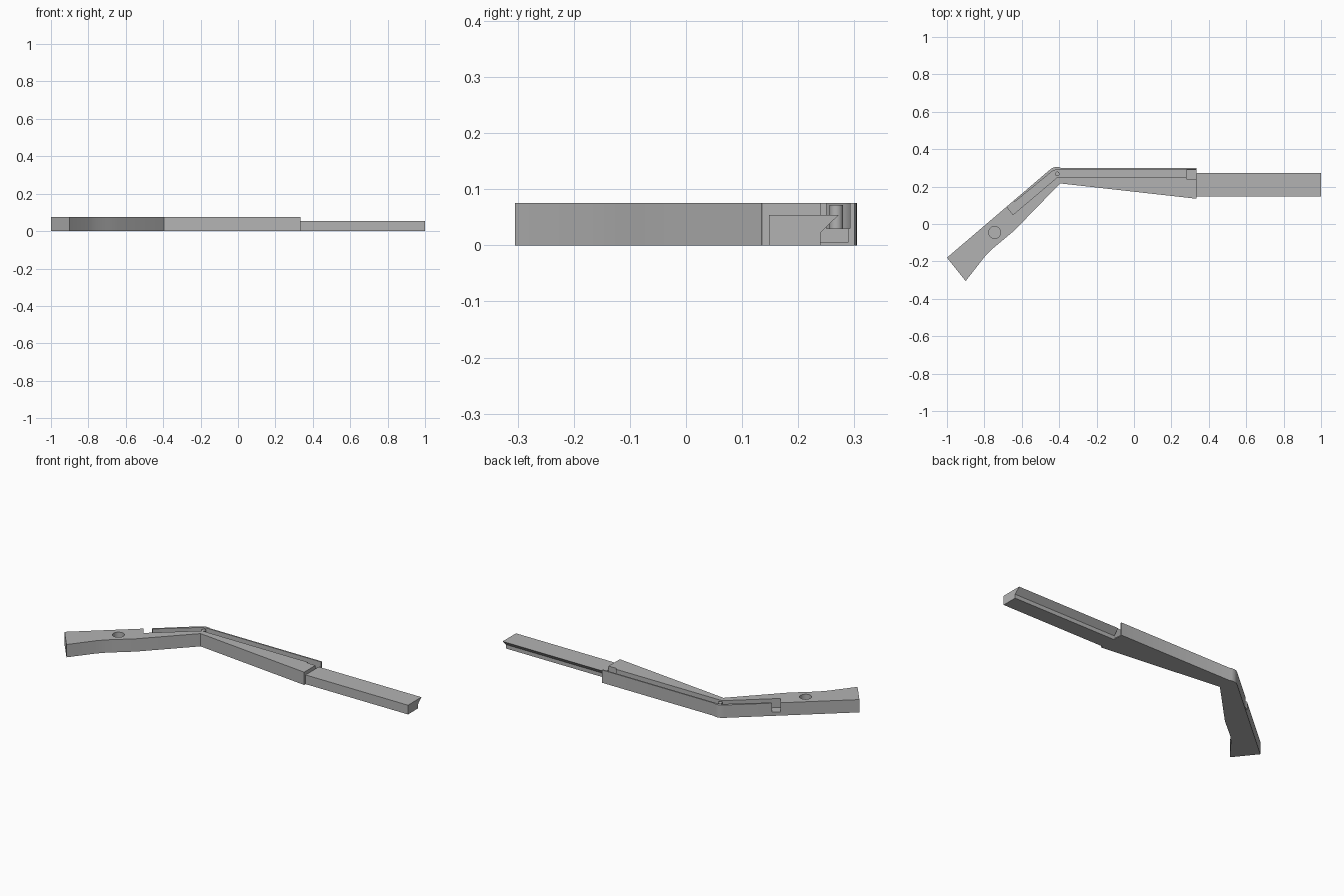
import bpy
import bmesh
from mathutils import Matrix, Vector

cube = bpy.data.objects.get("Cube")
if cube:
    bpy.data.objects.remove(cube, do_unlink=True)

grey = bpy.data.materials.new("plain grey")
grey.use_nodes = True
grey.diffuse_color = (0.45, 0.45, 0.45, 1)
grey.node_tree.nodes["Principled BSDF"].inputs["Base Color"].default_value = (0.45, 0.45, 0.45, 1)


def prism(name, points, low, high, frame=None):
    """Extrude a flat outline between two heights."""
    bm = bmesh.new()
    face = bm.faces.new([bm.verts.new((x, y, low)) for x, y in points])
    top = bmesh.ops.extrude_face_region(bm, geom=[face])["geom"]
    bmesh.ops.translate(bm, vec=Vector((0, 0, high - low)),
                        verts=[g for g in top if isinstance(g, bmesh.types.BMVert)])
    if frame:
        bm.transform(frame)
    bmesh.ops.recalc_face_normals(bm, faces=bm.faces)
    mesh = bpy.data.meshes.new(name)
    bm.to_mesh(mesh)
    bm.free()
    mesh.materials.append(grey)
    obj = bpy.data.objects.new(name, mesh)
    bpy.context.collection.objects.link(obj)
    return obj


def circle(x, y, radius, sides):
    spin = [Matrix.Rotation(6.28319 * i / sides, 2) @ Vector((radius, 0)) for i in range(sides)]
    return [(x + p.x, y + p.y) for p in spin]


def cut(target, cutter):
    """Subtract the cutter, then discard it."""
    cutter.hide_render = True
    mod = target.modifiers.new("cut", "BOOLEAN")
    mod.operation = "DIFFERENCE"
    mod.solver = "EXACT"
    mod.object = cutter
    bpy.context.view_layer.objects.active = target
    bpy.ops.object.modifier_apply(modifier=mod.name)
    bpy.data.objects.remove(cutter, do_unlink=True)


# Bent body: flared handle, rounded knuckle and widening forearm
body = prism("bent_body", [
    (-1, -0.18), (-0.9, -0.305), (-0.8, -0.177), (-0.76, -0.135), (-0.7, -0.085),
    (-0.64, -0.035), (-0.395, 0.217), (0.335, 0.135), (0.335, 0.3), (-0.39, 0.3),
    (-0.4, 0.304), (-0.42, 0.305), (-0.436, 0.3), (-0.45, 0.29)], 0, 0.075)

# Narrow channel following the back edge round the bend
cut(body, prism("channel_cutter", [
    (-0.674, 0.088), (-0.647, 0.05), (-0.41, 0.25), (0.34, 0.25),
    (0.34, 0.292), (-0.41, 0.292), (-0.435, 0.283)], 0.03, 0.1))

# Open notch at the handle end of the channel
cut(body, prism("notch_cutter", [
    (-0.647, 0.05), (-0.61, 0.081), (-0.66, 0.145), (-0.70, 0.119)], 0.022, 0.1))

# Deep pocket at the forearm end
cut(body, prism("pocket_cutter", [
    (0.28, 0.24), (0.35, 0.24), (0.35, 0.29), (0.28, 0.29)], 0.006, 0.1))

# Blind round hole in the handle
cut(body, prism("hole_cutter", circle(-0.745, -0.045, 0.032, 32), 0.02, 0.1))

# Small pin in the channel at the bend
prism("bend_pin", circle(-0.41, 0.268, 0.012, 16), 0.025, 0.072)

# Sliding bar with an undercut back edge, its section swept along x
along_x = Matrix(((0, 0, 1, 0), (1, 0, 0, 0), (0, 1, 0, 0), (0, 0, 0, 1)))
prism("sliding_bar", [
    (0.148, 0), (0.24, 0), (0.24, 0.023), (0.272, 0.054), (0.148, 0.054)],
    0.334, 1, along_x)

# Smooth only the gently curved faces
for obj in bpy.context.collection.objects:
    if obj.type == "MESH" and obj.name in ("bent_body", "bend_pin"):
        bpy.ops.object.select_all(action="DESELECT")
        obj.select_set(True)
        bpy.context.view_layer.objects.active = obj
        bpy.ops.object.shade_smooth_by_angle(angle=0.5)
